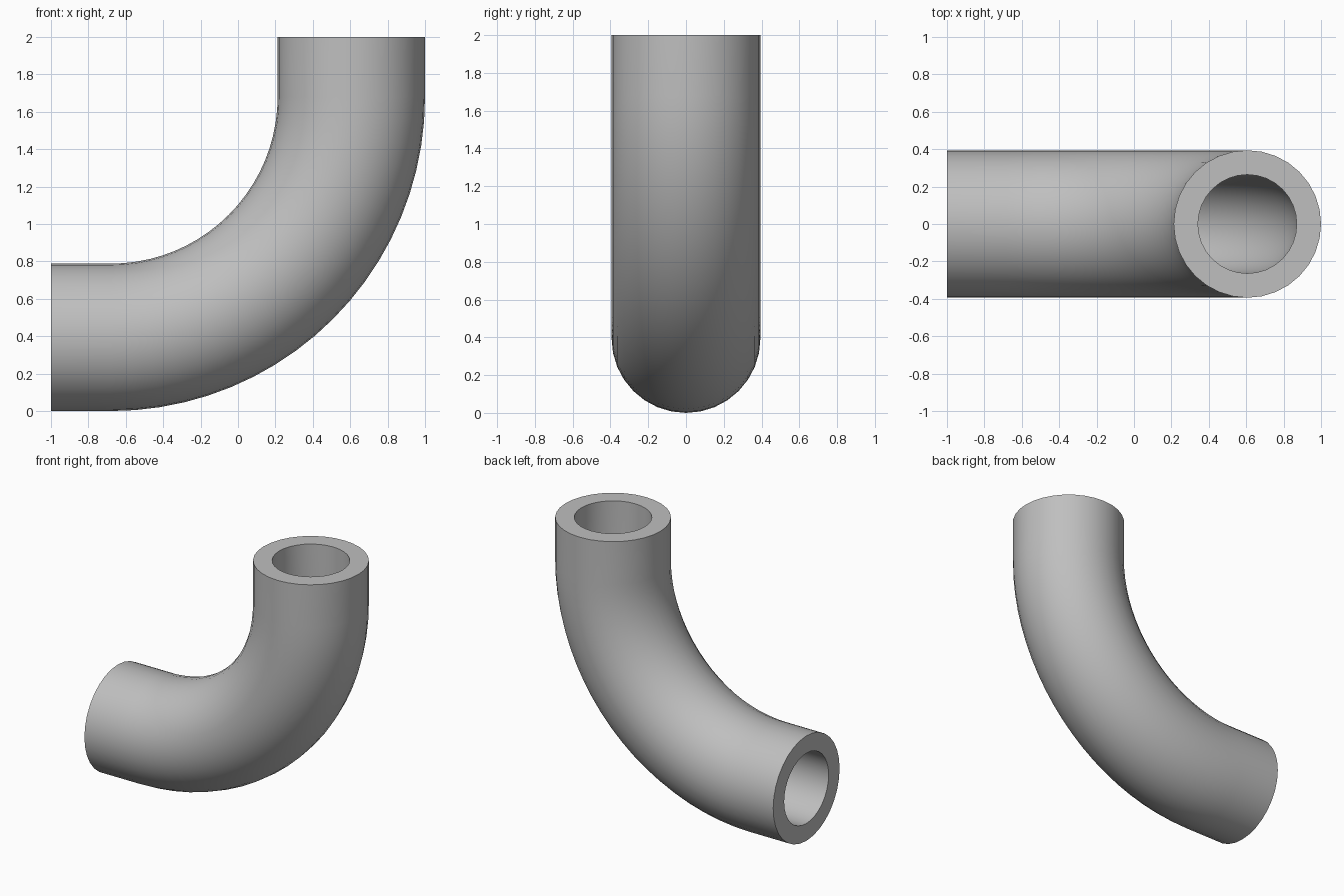
import bpy, bmesh
from math import sin, cos, pi, radians
from mathutils import Vector

cube = bpy.data.objects.get("Cube")
if cube:
    bpy.data.objects.remove(cube, do_unlink=True)

OUTER, BORE = 0.394, 0.264       # pipe radii
START = -0.68                    # x where the straight run meets the bend
BEND = 1 - OUTER - START         # centreline bend radius
CENTRE = Vector((START, 0, OUTER + BEND))
SIDES, STEPS = 32, 20

# Grey material
grey = bpy.data.materials.new("plain grey")
grey.use_nodes = True
colour = (0.52, 0.52, 0.52, 1)
grey.diffuse_color = colour
grey.node_tree.nodes["Principled BSDF"].inputs["Base Color"].default_value = colour

# Centreline stations: straight run, quarter bend, straight run
stations = [(Vector((-1, 0, OUTER)), Vector((0, 0, -1)))]
for i in range(STEPS + 1):
    a = pi / 2 * i / STEPS
    out = Vector((sin(a), 0, -cos(a)))
    stations.append((CENTRE + out * BEND, out))
stations.append((Vector((1 - OUTER, 0, 2)), Vector((1, 0, 0))))

bm = bmesh.new()


def ring(centre, out, radius):
    side = Vector((0, 1, 0))
    angles = [2 * pi * k / SIDES for k in range(SIDES)]
    return [bm.verts.new(centre + (out * cos(t) + side * sin(t)) * radius) for t in angles]


def bridge(a, b):
    for k in range(SIDES):
        n = (k + 1) % SIDES
        bm.faces.new((a[k], a[n], b[n], b[k]))


# Outer wall, then back along the bore; closing the loop makes the end rims
rings = [ring(c, o, OUTER) for c, o in stations]
rings += [ring(c, o, BORE) for c, o in reversed(stations)]
for i, loop in enumerate(rings):
    bridge(loop, rings[(i + 1) % len(rings)])
bmesh.ops.recalc_face_normals(bm, faces=bm.faces)

mesh = bpy.data.meshes.new("pipe_elbow")
bm.to_mesh(mesh)
bm.free()
mesh.materials.append(grey)
elbow = bpy.data.objects.new("pipe_elbow", mesh)
bpy.context.collection.objects.link(elbow)

# Smooth walls with crisp rims
bpy.ops.object.select_all(action="DESELECT")
elbow.select_set(True)
bpy.context.view_layer.objects.active = elbow
bpy.ops.object.shade_smooth_by_angle(angle=radians(30))
